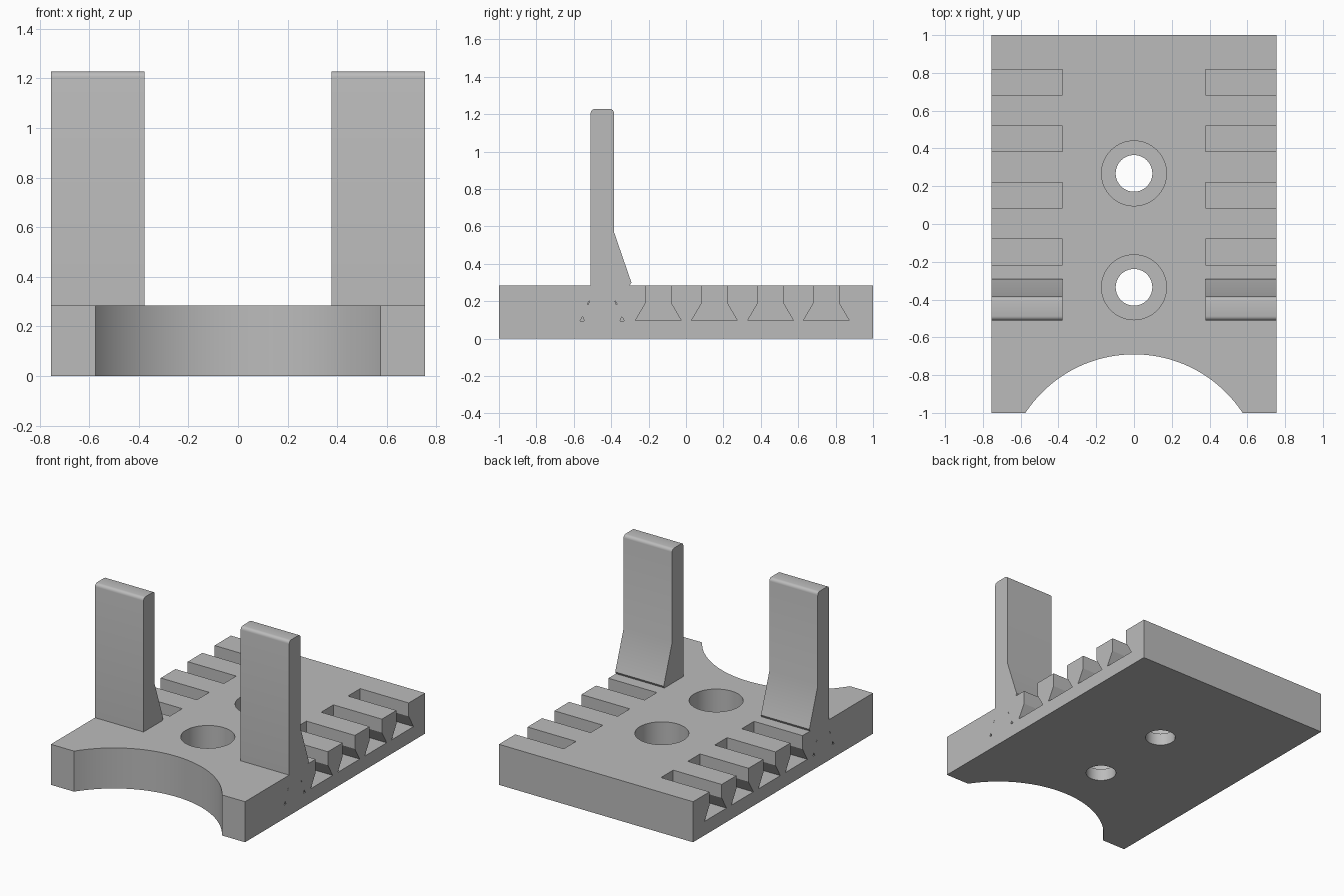
import bpy, bmesh, math

default = bpy.data.objects.get("Cube")
if default:
    bpy.data.objects.remove(default, do_unlink=True)

GREY = (0.5, 0.5, 0.5, 1)
grey = bpy.data.materials.new("plain_grey")
grey.use_nodes = True
grey.diffuse_color = GREY
grey.node_tree.nodes["Principled BSDF"].inputs["Base Color"].default_value = GREY

HALF_W, INNER, TOP, POST_TOP = 0.755, 0.378, 0.285, 1.228


def make(name, bm):
    bmesh.ops.recalc_face_normals(bm, faces=bm.faces)
    mesh = bpy.data.meshes.new(name)
    bm.to_mesh(mesh)
    bm.free()
    mesh.materials.append(grey)
    ob = bpy.data.objects.new(name, mesh)
    bpy.context.collection.objects.link(ob)
    return ob


def prism(name, profile, x0, x1, round_top=0):
    """Extrude a (y, z) profile along x, optionally rounding its top edges."""
    bm = bmesh.new()
    face = bm.faces.new([bm.verts.new((x0, y, z)) for y, z in profile])
    new = bmesh.ops.extrude_face_region(bm, geom=[face])["geom"]
    bmesh.ops.translate(bm, vec=(x1 - x0, 0, 0),
                        verts=[g for g in new if isinstance(g, bmesh.types.BMVert)])
    if round_top:
        peak = max(z for y, z in profile)
        edges = [e for e in bm.edges
                 if all(abs(v.co.z - peak) < 1e-4 for v in e.verts)
                 and abs(e.verts[0].co.x - e.verts[1].co.x) > 0.01]
        bmesh.ops.bevel(bm, geom=edges, offset=round_top, segments=4,
                        profile=0.5, affect='EDGES')
    return make(name, bm)


def cylinder(name, y, radius, z0, z1, sides=64):
    bm = bmesh.new()
    bmesh.ops.create_cone(bm, cap_ends=True, segments=sides, radius1=radius,
                          radius2=radius, depth=z1 - z0)
    bmesh.ops.translate(bm, vec=(0, y, (z0 + z1) / 2), verts=bm.verts)
    return make(name, bm)


def combine(target, tool, operation='DIFFERENCE'):
    mod = target.modifiers.new("combine", 'BOOLEAN')
    mod.operation, mod.solver, mod.object = operation, 'EXACT', tool
    bpy.context.view_layer.objects.active = target
    bpy.ops.object.modifier_apply(modifier=mod.name)
    bpy.data.objects.remove(tool, do_unlink=True)


# Base plate with a curved front bite
base = prism("slotted_base", [(-1, 0), (1, 0), (1, TOP), (-1, TOP)], -HALF_W, HALF_W)
combine(base, cylinder("bite_cutter", -1.378, 0.688, -0.1, 0.4, 128))

# Counterbored screw holes
for y in (-0.335, 0.268):
    combine(base, cylinder("bore_cutter", y, 0.172, 0.085, 0.4))
    combine(base, cylinder("hole_cutter", y, 0.097, -0.1, 0.2))

# Flared slots along both sides
for side in (-1, 1):
    for y in (-0.148, 0.152, 0.452, 0.75):
        half = [(0.122, 0.098), (0.068, 0.19), (0.068, 0.4)]
        outline = [(y + a, z) for a, z in half] + [(y - a, z) for a, z in reversed(half)]
        combine(base, prism("slot_cutter", outline, side * INNER, side * 0.9))

# Upright posts with a sloped buttress behind
for side in (-1, 1):
    outline = [(-0.51, 0.2), (-0.385, 0.2), (-0.3, TOP), (-0.292, 0.3),
               (-0.385, 0.57), (-0.385, POST_TOP), (-0.51, POST_TOP)]
    post = prism("post", outline, side * INNER, side * HALF_W, round_top=0.022)
    combine(base, post, 'UNION')

# Small clearance gaps beside each post foot
for side in (-1, 1):
    for flip in (-1, 1):
        for gap in ([(0.118, 0.095), (0.096, 0.095), (0.105, 0.118)],
                    [(0.075, 0.183), (0.068, 0.2), (0.07, 0.2), (0.08, 0.183)]):
            outline = [(-0.448 + flip * a, z) for a, z in gap]
            combine(base, prism("gap_cutter", outline, side * INNER, side * 0.9))

# Smooth the curved walls, keep the edges crisp
bpy.ops.object.select_all(action='DESELECT')
base.select_set(True)
bpy.context.view_layer.objects.active = base
bpy.ops.object.shade_smooth_by_angle(angle=math.radians(25))
